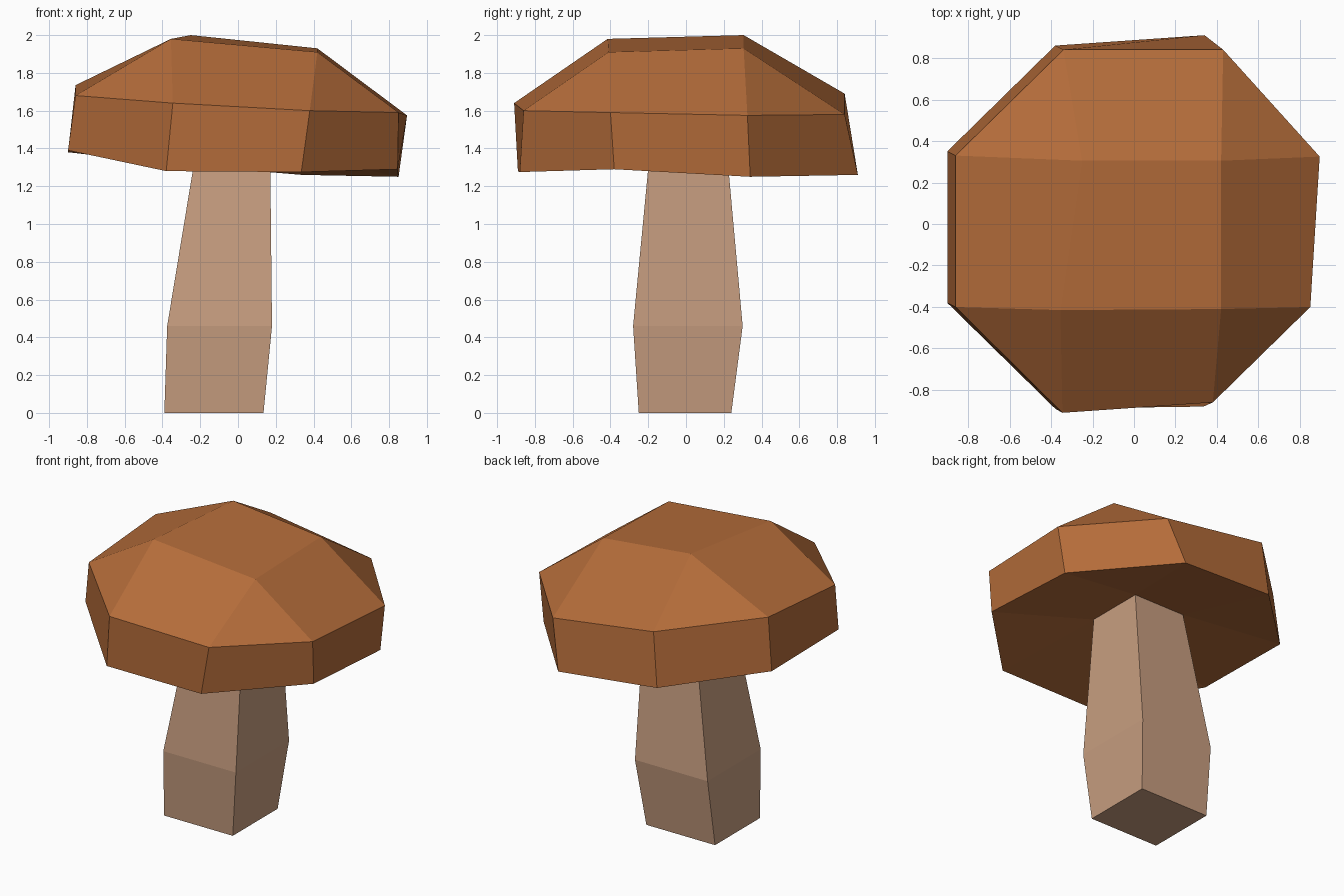
import bpy, bmesh

if "Cube" in bpy.data.objects:
    bpy.data.objects.remove(bpy.data.objects["Cube"])


def material(name, rgb):
    m = bpy.data.materials.new(name)
    m.diffuse_color = (*rgb, 1)
    m.use_nodes = True
    m.node_tree.nodes["Principled BSDF"].inputs["Base Color"].default_value = m.diffuse_color
    return m


def build(name, rings, closed_start, closed_end, mat):
    """Skin consecutive rings of 4 or 8 points; 8-to-4 steps get corner triangles."""
    bm = bmesh.new()
    loops = [[bm.verts.new(p) for p in ring] for ring in rings]
    for a, b in zip(loops, loops[1:]):
        if len(a) < len(b):
            a, b = b, a
        n, m = len(a), len(b)
        if n == m:
            for i in range(n):
                j = (i + 1) % n
                bm.faces.new((a[i], a[j], b[j], b[i]))
        else:
            for k in range(m):
                j = (k + 1) % m
                bm.faces.new((a[2 * k], a[2 * k + 1], b[j], b[k]))
                bm.faces.new((a[2 * k + 1], a[(2 * k + 2) % n], b[j]))
    if closed_start:
        bm.faces.new(loops[0])
    if closed_end:
        bm.faces.new(loops[-1])
    bmesh.ops.recalc_face_normals(bm, faces=bm.faces)
    me = bpy.data.meshes.new(name)
    bm.to_mesh(me)
    bm.free()
    me.materials.append(mat)
    ob = bpy.data.objects.new(name, me)
    bpy.context.collection.objects.link(ob)
    return ob


def rect(x0, x1, y0, y1, z):
    return [(x0, y0, z), (x1, y0, z), (x1, y1, z), (x0, y1, z)]


brown = material("cap brown", (0.456, 0.150, 0.042))
tan = material("stem tan", (0.578, 0.342, 0.216))

# Stem: two tapered square sections
neck = rect(-0.22, 0.17, -0.19, 0.215, 1.40)
build("stem", [rect(-0.39, 0.135, -0.25, 0.24, 0),
               rect(-0.375, 0.18, -0.28, 0.30, 0.46), neck], True, False, tan)

# Cap: hollow underside from the neck, tilted eight-sided rim, four-sided crown
rim_low = [(-0.38, -0.89, 1.28), (0.335, -0.88, 1.275), (0.845, -0.38, 1.29), (0.85, 0.34, 1.25),
           (0.34, 0.91, 1.26), (-0.38, 0.86, 1.32), (-0.90, 0.35, 1.38), (-0.90, -0.38, 1.39)]
rim_high = [(-0.345, -0.91, 1.64), (0.38, -0.86, 1.60), (0.85, -0.40, 1.59), (0.895, 0.325, 1.575),
            (0.43, 0.84, 1.58), (-0.34, 0.84, 1.69), (-0.86, 0.33, 1.735), (-0.86, -0.40, 1.68)]
crown = [(-0.355, -0.415, 1.98), (0.42, -0.41, 1.91), (0.42, 0.305, 1.93), (-0.25, 0.305, 2.0)]
build("cap", [neck, rim_low, rim_high, crown], False, True, brown)
